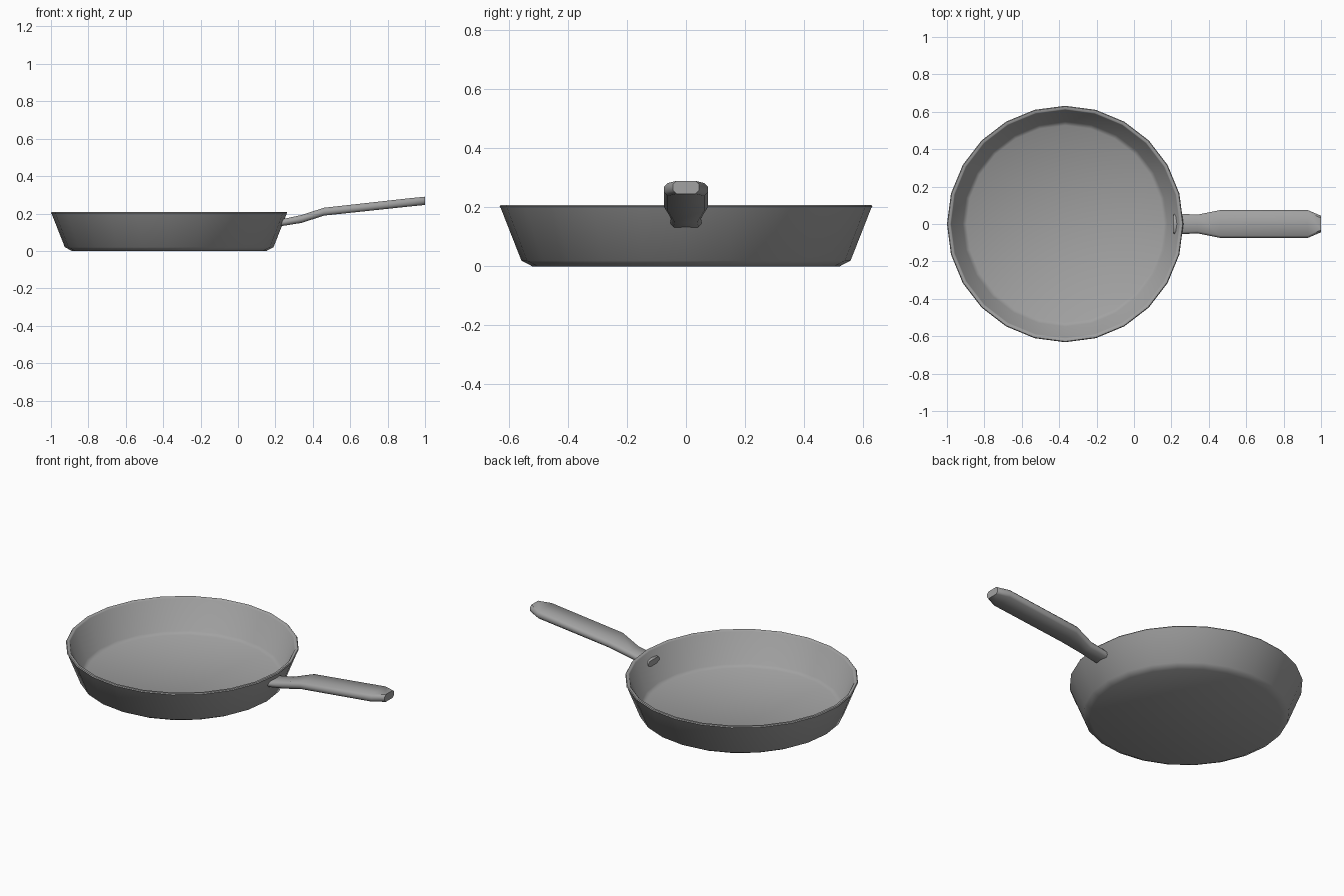
import bpy, bmesh, math

cube = bpy.data.objects.get("Cube")
if cube:
    bpy.data.objects.remove(cube)

# One metal colour
metal = bpy.data.materials.new("grey metal")
metal.use_nodes = True
GREY = (0.36, 0.36, 0.36, 1)
metal.diffuse_color = GREY
metal.node_tree.nodes["Principled BSDF"].inputs["Base Color"].default_value = GREY


def loft(name, rings, angle):
    """Skin a list of equal-sized point rings and cap both ends."""
    bm = bmesh.new()
    loops = [[bm.verts.new(p) for p in ring] for ring in rings]
    n = len(loops[0])
    for a, b in zip(loops, loops[1:]):
        for i in range(n):
            j = (i + 1) % n
            bm.faces.new((a[i], a[j], b[j], b[i]))
    bm.faces.new(loops[0])
    bm.faces.new(loops[-1])
    bmesh.ops.recalc_face_normals(bm, faces=bm.faces)
    mesh = bpy.data.meshes.new(name)
    bm.to_mesh(mesh)
    bm.free()
    mesh.materials.append(metal)
    obj = bpy.data.objects.new(name, mesh)
    bpy.context.collection.objects.link(obj)
    bpy.ops.object.select_all(action='DESELECT')
    obj.select_set(True)
    bpy.context.view_layer.objects.active = obj
    bpy.ops.object.shade_smooth_by_angle(angle=math.radians(angle))
    return obj


# Pan body: profile (radius, height) from the underside, over the rim, to the floor
SIDES, CENTRE_X = 24, -0.368
profile = [(0.52, 0), (0.558, 0.02), (0.628, 0.198), (0.632, 0.203),
           (0.628, 0.208), (0.615, 0.208), (0.61, 0.203),
           (0.548, 0.036), (0.527, 0.022)]


def circle(radius, z):
    steps = [2 * math.pi * i / SIDES for i in range(SIDES)]
    return [(CENTRE_X + radius * math.cos(t), radius * math.sin(t), z) for t in steps]


loft("pan_body", [circle(r, z) for r, z in profile], 48)

# Handle: stations (x, half width, bottom, top) with chamfered sections
stations = [(0.212, 0.052, 0.130, 0.165), (0.26, 0.054, 0.137, 0.175),
            (0.34, 0.050, 0.150, 0.192), (0.46, 0.074, 0.189, 0.231),
            (0.93, 0.074, 0.239, 0.283), (1.0, 0.044, 0.246, 0.290)]


def section(x, w, low, high):
    c = 0.012
    half = [(w - c, low), (w, low + c), (w, high - c), (w - c, high)]
    mirrored = [(-y, z) for y, z in reversed(half)]
    return [(x, y, z) for y, z in half + mirrored]


loft("handle", [section(*s) for s in stations], 48)
